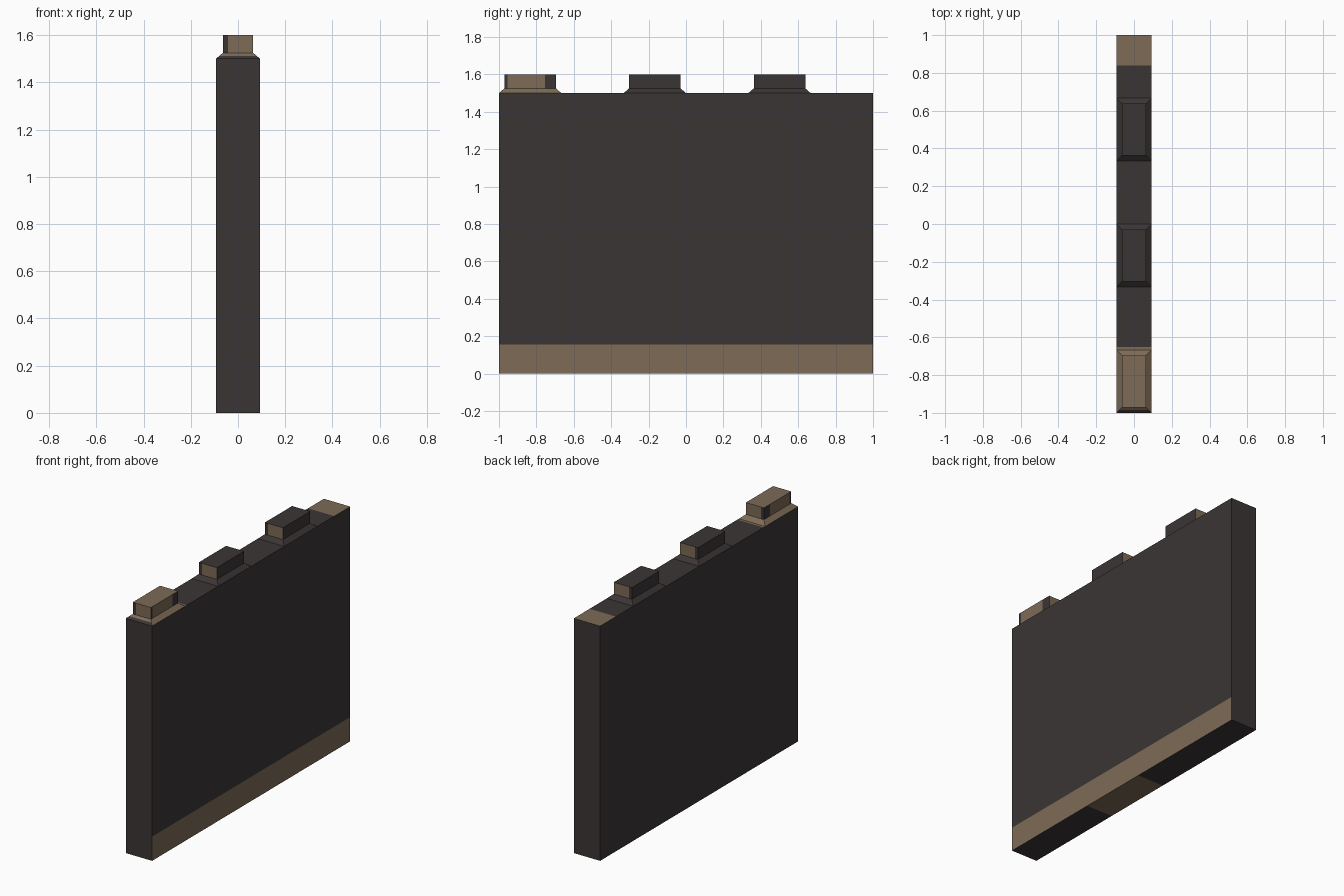
import bpy, bmesh

if "Cube" in bpy.data.objects:
    bpy.data.objects.remove(bpy.data.objects["Cube"])

HALF_X, WALL_TOP = 0.093, 1.5          # wall half thickness and height
SLOPE_TOP, MERLON_TOP = 1.525, 1.6     # sloped foot and block heights
INSET = 0.029                          # how far the block steps in


def material(name, color):
    m = bpy.data.materials.new(name)
    m.diffuse_color = (*color, 1)
    m.use_nodes = True
    m.node_tree.nodes["Principled BSDF"].inputs["Base Color"].default_value = m.diffuse_color
    return m


MATS = [material("dark_stone", (0.044, 0.036, 0.036)),
        material("tan_stone", (0.205, 0.146, 0.092))]


def loft(bm, rings):
    """Stack rectangles (x0, x1, y0, y1, z) and join them with side faces."""
    loops = [[bm.verts.new(p) for p in
              ((x0, y0, z), (x1, y0, z), (x1, y1, z), (x0, y1, z))]
             for x0, x1, y0, y1, z in rings]
    for a, b in zip(loops, loops[1:]):
        for i in range(4):
            j = (i + 1) % 4
            bm.faces.new((a[i], a[j], b[j], b[i]))
    bm.faces.new(loops[-1])
    return loops


def cut(bm, axis, value):
    """Split all faces along an axis-aligned plane."""
    co, no = [0, 0, 0], [0, 0, 0]
    co[axis], no[axis] = value, 1
    bmesh.ops.bisect_plane(bm, geom=bm.verts[:] + bm.edges[:] + bm.faces[:],
                           plane_co=co, plane_no=no)


def finish(bm, name, is_tan):
    """Colour each face by rule and make the object."""
    bm.normal_update()
    for f in bm.faces:
        f.material_index = int(is_tan(f.calc_center_median(), f.normal))
    mesh = bpy.data.meshes.new(name)
    bm.to_mesh(mesh)
    bm.free()
    for m in MATS:
        mesh.materials.append(m)
    ob = bpy.data.objects.new(name, mesh)
    bpy.context.collection.objects.link(ob)


# Wall slab: tan band low on the right side, tan patches on top and underneath
def wall_rule(c, n):
    if n.x > 0.5:
        return c.z < 0.155
    if n.z > 0.5:
        return c.y > 0.84 or c.y < -0.65
    return n.z < -0.5 and -0.315 < c.y < 0.15


bm = bmesh.new()
rings = loft(bm, [(-HALF_X, HALF_X, -1, 1, z) for z in (0, WALL_TOP)])
bm.faces.new(rings[0][::-1])
cut(bm, 2, 0.155)
for y in (0.84, -0.65, -0.315, 0.15):
    cut(bm, 1, y)
finish(bm, "wall", wall_rule)


# Merlons: sloped foot with a block on top; the front one is mostly tan
def front_rule(c, n):
    if abs(n.y) > 0.9:                       # block ends
        return c.x > -0.042
    if abs(n.x) > 0.9:                       # block sides
        return -0.955 < c.y < -0.755
    if n.y < -0.3:                           # front slope, dark lower half
        return c.z > WALL_TOP + 0.0125
    return True


def plain_rule(c, n):
    return abs(n.y) > 0.9 and c.x > -0.042   # tan block ends only


for name, y0 in (("front_merlon", -1), ("middle_merlon", -1 / 3),
                 ("back_merlon", 1 / 3)):
    y1 = y0 + 1 / 3
    bm = bmesh.new()
    inner = (-HALF_X + INSET, HALF_X - INSET, y0 + INSET, y1 - INSET)
    loft(bm, [(-HALF_X, HALF_X, y0, y1, WALL_TOP),
              (*inner, SLOPE_TOP), (*inner, MERLON_TOP)])
    cut(bm, 0, -0.042)
    if name == "front_merlon":
        cut(bm, 2, WALL_TOP + 0.0125)
        cut(bm, 1, -0.955)
        cut(bm, 1, -0.755)
        finish(bm, name, front_rule)
    else:
        finish(bm, name, plain_rule)
